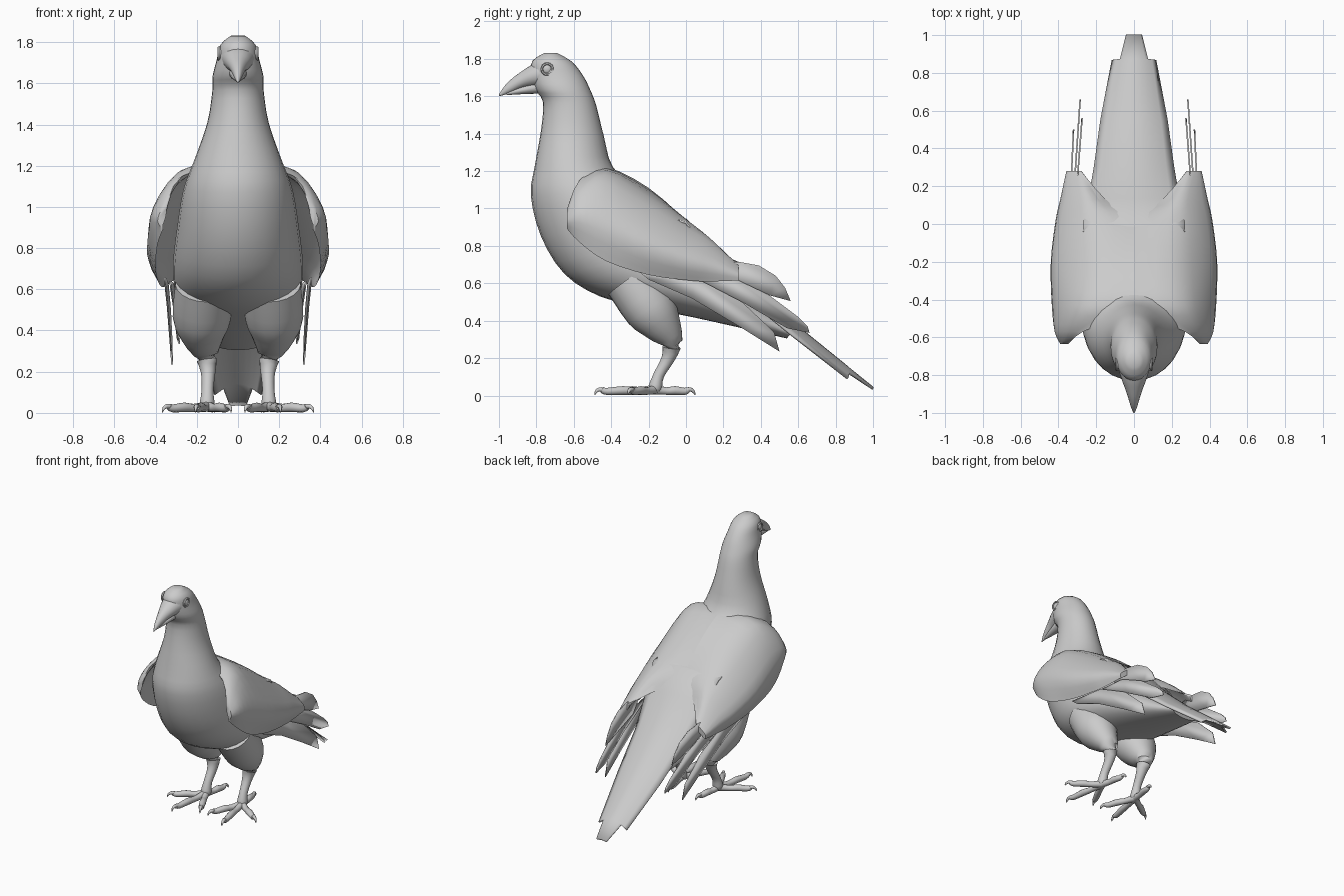
import bpy, bmesh, math
from mathutils import Vector

cube = bpy.data.objects.get("Cube")
if cube:
    bpy.data.objects.remove(cube)

GREY = (0.6, 0.6, 0.6, 1)
grey = bpy.data.materials.new("plain grey")
grey.use_nodes = True
grey.diffuse_color = GREY
grey.node_tree.nodes["Principled BSDF"].inputs["Base Color"].default_value = GREY


def finish(name, bm, mirror=False, thickness=0, angle=50):
    bmesh.ops.recalc_face_normals(bm, faces=bm.faces)
    mesh = bpy.data.meshes.new(name)
    bm.to_mesh(mesh)
    bm.free()
    mesh.materials.append(grey)
    obj = bpy.data.objects.new(name, mesh)
    bpy.context.collection.objects.link(obj)
    if thickness:
        mod = obj.modifiers.new("thickness", "SOLIDIFY")
        mod.thickness = thickness
        mod.offset = 0
    if mirror:
        obj.modifiers.new("mirror", "MIRROR")
    bpy.ops.object.select_all(action="DESELECT")
    obj.select_set(True)
    bpy.context.view_layer.objects.active = obj
    bpy.ops.object.shade_smooth_by_angle(angle=math.radians(angle))
    return obj


def smooth_stations(stations, steps):
    """Catmull-Rom interpolation between rows of numbers."""
    out = []
    last = len(stations) - 1
    for i in range(last):
        a, b, c, d = (stations[min(max(i + k, 0), last)] for k in (-1, 0, 1, 2))
        for s in range(steps):
            t = s / steps
            out.append([0.5 * (2 * q + (r - p) * t + (2 * p - 5 * q + 4 * r - v) * t * t
                               + (3 * q - p - 3 * r + v) * t ** 3)
                        for p, q, r, v in zip(a, b, c, d)])
    return out + [list(stations[-1])]


def loft(name, rings, closed=True, **kw):
    bm = bmesh.new()
    rows = [[bm.verts.new(p) for p in ring] for ring in rings]
    n = len(rows[0])
    for r0, r1 in zip(rows, rows[1:]):
        for i in range(n if closed else n - 1):
            j = (i + 1) % n
            bm.faces.new((r0[i], r0[j], r1[j], r1[i]))
    if closed:
        bm.faces.new(rows[0])
        bm.faces.new(rows[-1])
    return finish(name, bm, **kw)


def oval_loft(name, stations, steps=3, sides=28):
    """Each station: lower (y, z), upper (y, z), half width."""
    rings = []
    for ay, az, by, bz, w in smooth_stations(stations, steps):
        low, high = Vector((0, ay, az)), Vector((0, by, bz))
        mid, half = (low + high) / 2, (high - low) / 2
        angles = [math.tau * i / sides for i in range(sides)]
        rings.append([mid + half * math.cos(a) + Vector((w * math.sin(a), 0, 0)) for a in angles])
    return loft(name, rings)


def tube(name, stations, steps=3, sides=12):
    """Each station: x, y, z, radius."""
    pts = smooth_stations(stations, steps)
    rings = []
    for i, p in enumerate(pts):
        c = Vector(p[:3])
        along = Vector(pts[min(i + 1, len(pts) - 1)][:3]) - Vector(pts[max(i - 1, 0)][:3])
        turn = along.to_track_quat("Z", "Y").to_matrix()
        rings.append([c + turn @ Vector((math.cos(a), math.sin(a), 0)) * p[3]
                      for a in (math.tau * k / sides for k in range(sides))])
    return loft(name, rings, mirror=True)


# Head, neck and body in one smooth skin
oval_loft("body", [
    (-.76, 1.83, -.69, 1.832, .035), (-.82, 1.79, -.61, 1.785, .085),
    (-.83, 1.72, -.55, 1.71, .103), (-.81, 1.64, -.51, 1.63, .123),
    (-.765, 1.57, -.48, 1.55, .125), (-.775, 1.42, -.44, 1.39, .15),
    (-.81, 1.22, -.39, 1.22, .215), (-.83, 1.07, -.25, 1.10, .265),
    (-.775, .85, -.08, .96, .295), (-.65, .65, .06, .82, .315),
    (-.46, .53, .16, .72, .31), (-.22, .47, .26, .62, .28),
    (.03, .42, .36, .53, .23), (.3, .36, .46, .445, .17), (.54, .305, .58, .36, .11)])

# Beak halves
oval_loft("upper_beak", [
    (-.76, 1.65, -.76, 1.80, .085), (-.83, 1.65, -.83, 1.765, .063), (-.88, 1.642, -.88, 1.732, .044),
    (-.93, 1.622, -.93, 1.695, .028), (-.97, 1.608, -.97, 1.655, .016),
    (-1, 1.6, -1, 1.61, .003)], sides=16)
oval_loft("lower_beak", [
    (-.74, 1.615, -.76, 1.7, .05), (-.86, 1.612, -.86, 1.66, .033),
    (-.96, 1.606, -.96, 1.625, .01)], sides=16)

# Eyes with a raised lid ring
bm = bmesh.new()
bmesh.ops.create_uvsphere(bm, u_segments=16, v_segments=10, radius=.026)
for v in bm.verts:
    v.co = Vector((.085 + v.co.x * .6, v.co.y - .742, v.co.z + 1.745))
finish("eye", bm, mirror=True)
bm = bmesh.new()
rim = [[bm.verts.new((.092 + .008 * math.sin(b), -.742 + (.029 + .007 * math.cos(b)) * math.cos(a),
                      1.745 + (.029 + .007 * math.cos(b)) * math.sin(a)))
        for b in (math.tau * j / 6 for j in range(6))] for a in (math.tau * i / 18 for i in range(18))]
for i in range(18):
    for j in range(6):
        k, m = (i + 1) % 18, (j + 1) % 6
        bm.faces.new((rim[i][j], rim[k][j], rim[k][m], rim[i][m]))
finish("eyelid", bm, mirror=True)

# Folded wings meeting over the back: y, then x and z of inner edge, shoulder, side and lower edge
wing = []
for y, *section in smooth_stations([
        (-.635, .35, 1.0, .375, .98, .39, .93, .365, .89),
        (-.57, .27, 1.15, .35, 1.09, .42, .96, .39, .82),
        (-.43, 0, 1.22, .27, 1.18, .43, .93, .40, .72),
        (-.2, 0, 1.11, .25, 1.06, .437, .82, .39, .645),
        (.02, 0, .915, .24, .915, .41, .74, .375, .615),
        (.13, .15, .79, .25, .84, .385, .71, .365, .61),
        (.28, .28, .715, .31, .69, .355, .65, .355, .615)], 3):
    points = list(zip(section[::2], section[1::2]))
    skin = [Vector((max(x, 0), y, z)) for x, z in smooth_stations(points, 4)]
    inward = Vector((-.03, 0, -.02))
    lining = [p + inward * math.sin(math.pi * i / (len(skin) - 1)) for i, p in enumerate(skin)]
    wing.append(skin + lining[-2:0:-1])
loft("wing", wing, mirror=True)


# Flight feathers: thin upright plates, outline in y and z
def feather(name, x_root, x_tip, outline):
    bm = bmesh.new()
    y0, y1 = min(p[0] for p in outline), max(p[0] for p in outline)
    bm.faces.new([bm.verts.new((x_root + (x_tip - x_root) * (y - y0) / (y1 - y0), y, z))
                  for y, z in outline])
    finish(name, bm, mirror=True, thickness=.008, angle=30)


feather("upper_flight_feather", .31, .275,
        [(.1, .71), (.28, .715), (.39, .695), (.48, .64), (.53, .575), (.56, .505), (.45, .535), (.2, .6)])
feather("long_flight_feather", .33, .285,
        [(0, .64), (.25, .63), (.44, .54), (.6, .42), (.65, .37), (.66, .335), (.54, .36), (.3, .5), (.08, .6)])
feather("lower_flight_feather", .355, .32,
        [(-.25, .66), (.05, .63), (.3, .5), (.47, .34), (.5, .235), (.3, .36), (.03, .52), (-.2, .62)])

# Arched tail fan with a narrow stepped tip, its root tucked under the wings
tail = []
for y, z, w, droop in [(-.08, .96, .27, .02), (0, .94, .27, .015), (.13, .80, .24, .06),
                       (.3, .63, .21, .09), (.55, .405, .175, .07),
                       (.865, .15, .115, .06), (.87, .145, .072, .025), (1, .04, .04, .005)]:
    tail.append([(w * u, y, z - droop * u * u) for u in (i / 5 - 1 for i in range(11))])
loft("tail", tail, closed=False, thickness=.012)

# Legs, toes and hooked claws
tube("leg", [(.165, -.3, .62, .14), (.175, -.19, .465, .142), (.17, -.125, .37, .105),
             (.155, -.078, .285, .06), (.145, -.095, .2, .036), (.148, -.145, .11, .029),
             (.15, -.165, .04, .036), (.15, -.17, .015, .02)], sides=20)
for name, x, y in [("middle_toe", .2, -.45), ("outer_toe", .335, -.29),
                   ("inner_toe", .05, -.37), ("back_toe", .12, .01)]:
    root, tip = Vector((.15, -.165, 0)), Vector((x, y, 0))
    way = (tip - root).normalized()
    rows = [(0, .032, .026), (.35, .024, .02), (.6, .027, .023), (.9, .022, .019), (1, .03, .016)]
    tube(name, [(*root.lerp(tip, t).to_2d(), z, r) for t, z, r in rows])
    tube(name.replace("toe", "claw"),
         [(*(tip + way * d).to_2d(), z, r) for d, z, r in
          [(-.015, .029, .014), (.015, .032, .011), (.033, .018, .007), (.038, .003, .002)]], sides=8)
